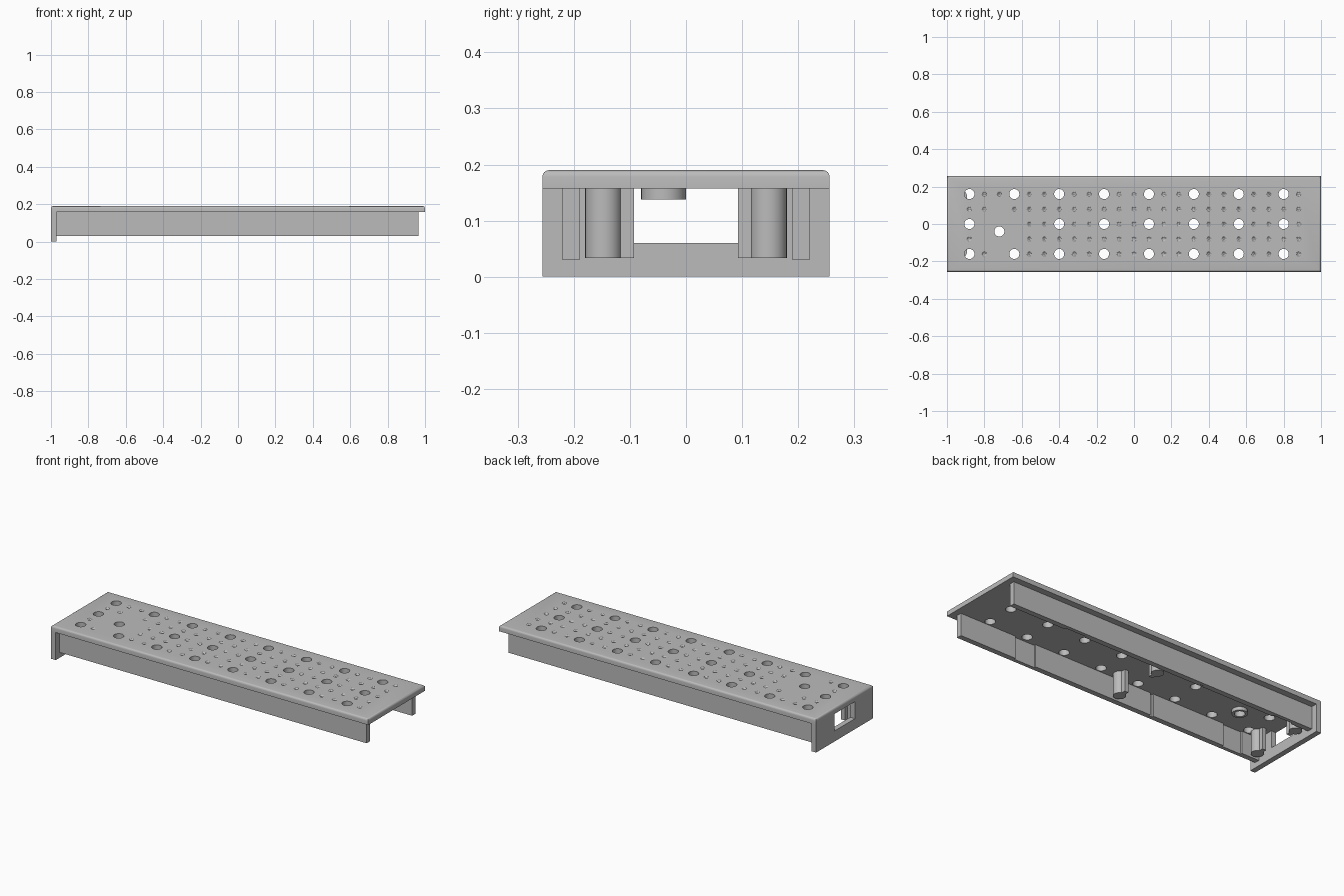
import bpy, bmesh, math
from mathutils import Matrix

default = bpy.data.objects.get("Cube")
if default:
    bpy.data.objects.remove(default, do_unlink=True)

grey = bpy.data.materials.new("light_grey")
grey.use_nodes = True
COLOR = (0.5, 0.5, 0.5, 1)
grey.diffuse_color = COLOR
grey.node_tree.nodes["Principled BSDF"].inputs["Base Color"].default_value = COLOR

HALF_W, UNDER, TOP = 0.256, 0.157, 0.19
WALL_BOTTOM = 0.03


def finish(name, bm, smooth=False):
    bmesh.ops.recalc_face_normals(bm, faces=bm.faces[:])
    mesh = bpy.data.meshes.new(name)
    bm.to_mesh(mesh)
    bm.free()
    mesh.materials.append(grey)
    obj = bpy.data.objects.new(name, mesh)
    bpy.context.collection.objects.link(obj)
    if smooth:
        shade(obj)
    return obj


def select(obj):
    bpy.ops.object.select_all(action='DESELECT')
    obj.select_set(True)
    bpy.context.view_layer.objects.active = obj


def shade(obj):
    select(obj)
    bpy.ops.object.shade_smooth_by_angle(angle=math.radians(30))


def add_box(bm, lo, hi):
    center = [(a + b) / 2 for a, b in zip(lo, hi)]
    size = [b - a for a, b in zip(lo, hi)]
    mat = Matrix.Translation(center) @ Matrix.Diagonal((*size, 1))
    return bmesh.ops.create_cube(bm, size=1, matrix=mat)["verts"]


def add_cone(bm, x, y, z0, z1, r0, r1, sides=24):
    bmesh.ops.create_cone(bm, cap_ends=True, segments=sides, radius1=r0, radius2=r1,
                          depth=z1 - z0, matrix=Matrix.Translation((x, y, (z0 + z1) / 2)))


def add_prism(bm, points, axis, start, depth):
    """Extrude a flat outline along the x or z axis."""
    place = (lambda a, b: (start, a, b)) if axis == 'x' else (lambda a, b: (a, b, start))
    face = bm.faces.new([bm.verts.new(place(a, b)) for a, b in points])
    new = bmesh.ops.extrude_face_region(bm, geom=[face])["geom"]
    move = (depth, 0, 0) if axis == 'x' else (0, 0, depth)
    bmesh.ops.translate(bm, vec=move, verts=[v for v in new if isinstance(v, bmesh.types.BMVert)])


def cut(obj, cutter):
    mod = obj.modifiers.new("cut", 'BOOLEAN')
    mod.object = cutter
    mod.solver = 'EXACT'
    select(obj)
    bpy.ops.object.modifier_apply(modifier=mod.name)
    shade(obj)


# Hole layout: three rows, with one middle hole moved aside
COLUMNS = [-0.88 + 0.24 * i for i in range(8)]
ODD_HOLE = (-0.72, -0.04)
holes = [(x, y) for x in COLUMNS for y in (-0.16, 0, 0.16)
         if not (y == 0 and abs(x + 0.64) < 0.01)] + [ODD_HOLE]

# Deck with rounded upper edges
bm = bmesh.new()
add_box(bm, (-1, -HALF_W, UNDER), (1, HALF_W, TOP))
top_edges = [e for e in bm.edges if all(v.co.z > TOP - 0.001 for v in e.verts)]
bmesh.ops.bevel(bm, geom=top_edges, offset=0.012, segments=4, profile=0.5, affect='EDGES')
deck = finish("deck", bm)

# Bolt holes and shallow dimples on a finer grid
bm = bmesh.new()
for x, y in holes:
    add_cone(bm, x, y, 0.1, 0.25, 0.027, 0.027)
for i in range(23):
    for j in range(5):
        x, y = -0.88 + 0.08 * i, -0.16 + 0.08 * j
        if all(math.hypot(x - hx, y - hy) > 0.06 for hx, hy in holes):
            if math.hypot(x - ODD_HOLE[0], y - ODD_HOLE[1]) > 0.13:
                add_cone(bm, x, y, TOP - 0.005, TOP + 0.005, 0.005, 0.019, 12)
cutter = finish("hole_cutter", bm)
cutter.hide_render = True
cut(deck, cutter)
bpy.data.objects.remove(cutter, do_unlink=True)

# Collar under the odd hole
bm = bmesh.new()
add_cone(bm, *ODD_HOLE, 0.138, UNDER, 0.04, 0.04, 32)
collar = finish("hole_collar", bm)
bm = bmesh.new()
add_cone(bm, *ODD_HOLE, 0.1, 0.25, 0.027, 0.027)
cutter = finish("collar_cutter", bm)
cutter.hide_render = True
cut(collar, cutter)
bpy.data.objects.remove(cutter, do_unlink=True)

# End wall with an open window below the deck
bm = bmesh.new()
w, sill = 0.093, 0.06
add_prism(bm, [(-HALF_W, 0), (HALF_W, 0), (HALF_W, UNDER), (w, UNDER),
               (w, sill), (-w, sill), (-w, UNDER), (-HALF_W, UNDER)], 'x', -1, 0.03)
finish("end_wall", bm)

# Side walls with shallow recesses on the inner face
OUTER, INNER, RECESS = 0.22, 0.19, 0.2
for side, label in ((-1, "right"), (1, "left")):
    outline = [(-0.97, OUTER), (-0.97, INNER)]
    for a, b in ((-0.86, -0.74), (-0.285, -0.265), (0.48, 0.61)):
        outline += [(a, INNER), (a, RECESS), (b, RECESS), (b, INNER)]
    outline += [(0.965, INNER), (0.965, OUTER)]
    bm = bmesh.new()
    add_prism(bm, [(x, y * side) for x, y in outline], 'z', WALL_BOTTOM, UNDER - WALL_BOTTOM)
    finish(label + "_side_wall", bm)

    # Screw posts with a stiffening fin toward the middle
    for x, place in ((-0.925, "end"), (-0.03, "middle")):
        bm = bmesh.new()
        add_cone(bm, x, 0.147 * side, 0.033, UNDER, 0.033, 0.033)
        finish(f"{label}_{place}_post", bm, smooth=True)
        bm = bmesh.new()
        ya, yb = sorted((0.093 * side, 0.13 * side))
        add_box(bm, (x - 0.012, ya, 0.033), (x + 0.012, yb, UNDER))
        finish(f"{label}_{place}_post_fin", bm)
